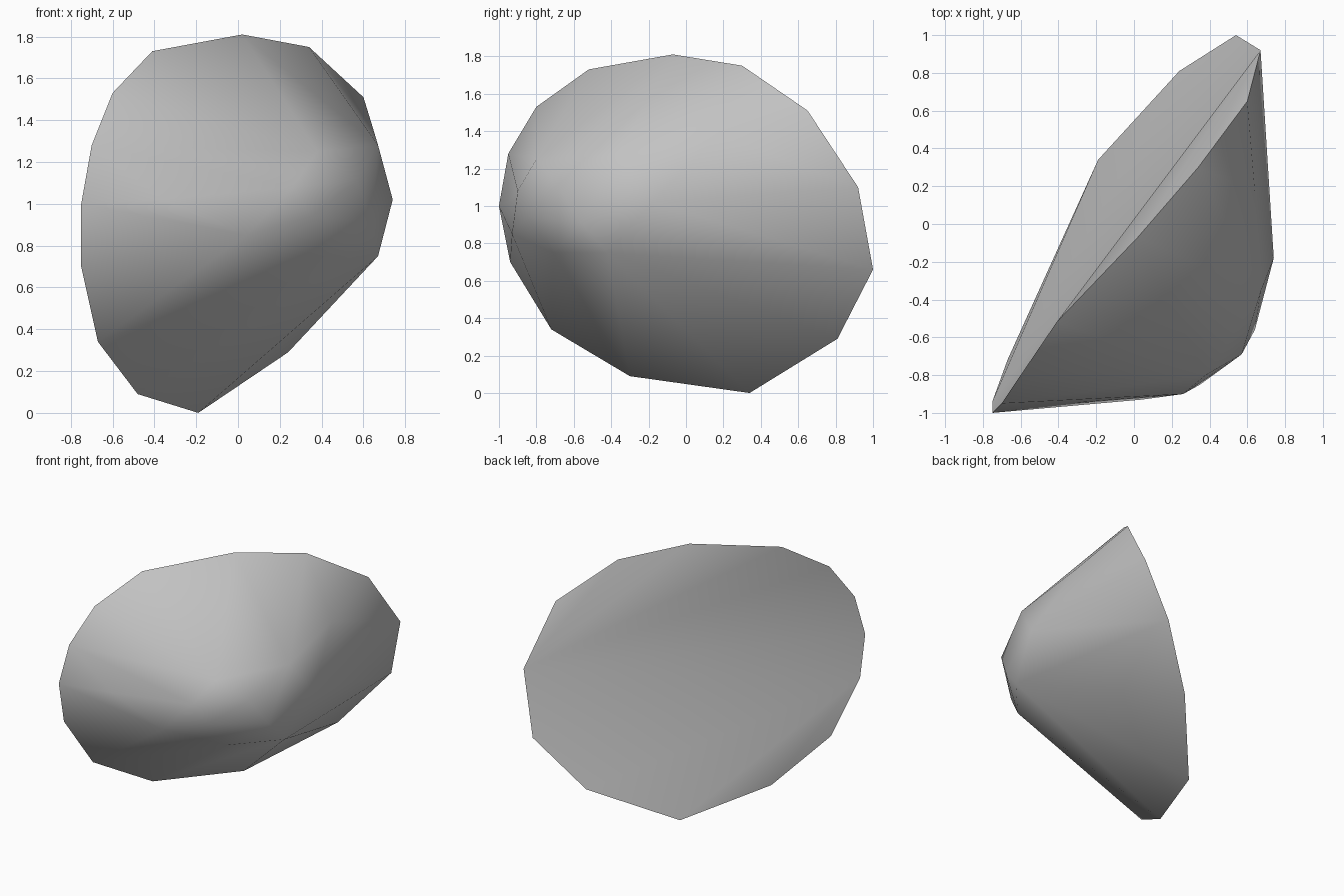
import bpy, bmesh, math
from mathutils import Vector

if "Cube" in bpy.data.objects:
    bpy.data.objects.remove(bpy.data.objects["Cube"])

# Oval rim of the broad back face, running around from the left end
rim = [(-.75, -1, 1), (-.75, -.94, .70), (-.67, -.72, .34), (-.48, -.30, .09),
       (-.19, .34, 0), (.24, .81, .29), (.54, 1, .66), (.67, .92, 1.10),
       (.60, .65, 1.51), (.34, .30, 1.75), (.02, -.07, 1.81),
       (-.41, -.52, 1.73), (-.60, -.80, 1.53), (-.70, -.95, 1.28)]
# Corners of the bulging front
bulge = [(.38, -.80, 1.25), (.57, -.69, 1.11), (.64, -.56, .91), (.67, -.42, .75),
         (.74, -.18, 1.02), (.26, -.90, 1.08), (.35, -.85, .94), (.41, -.71, .75),
         (.67, -.36, 1.28), (.64, .17, 1.38), (.04, -.93, .85), (-.36, -.95, 1.02)]


def puffed(p):
    """Swell a point along the bulge axis so shallow dents keep their corners."""
    u, w = .6 * p[0] + .8 * p[1], p[2] - .9
    return Vector(p) + Vector((.8, -.6, 0)) * .25 * (1 - u * u / 1.44 - w * w / .81)


# Skin the swollen corners, then settle them back to their true places
bm = bmesh.new()
true_place = {bm.verts.new(puffed(p)): p for p in rim + bulge}
rv = list(true_place)[:len(rim)]
bmesh.ops.convex_hull(bm, input=bm.verts[:])
bm.normal_update()
rim_set = set(rv)
back = [f for f in bm.faces if all(v in rim_set for v in f.verts)
        and f.normal.y - f.normal.x > .5]
bmesh.ops.delete(bm, geom=back, context='FACES_ONLY')
for v, p in true_place.items():
    v.co = p

# Back: two fans of facets meeting in a shallow crease
def fan(tip, ring):
    for a, b in zip(ring, ring[1:]):
        bm.faces.new((tip, a, b))


fan(rv[1], rv[2:8])
fan(rv[7], rv[8:] + rv[:2])
bmesh.ops.delete(bm, geom=[e for e in bm.edges if not e.link_faces], context='EDGES')
bmesh.ops.delete(bm, geom=[v for v in bm.verts if not v.link_faces], context='VERTS')
bmesh.ops.recalc_face_normals(bm, faces=bm.faces[:])

me = bpy.data.meshes.new("rock")
bm.to_mesh(me)
bm.free()
rock = bpy.data.objects.new("rock", me)
bpy.context.collection.objects.link(rock)

grey = bpy.data.materials.new("stone grey")
grey.diffuse_color = (.54, .54, .54, 1)
grey.use_nodes = True
grey.node_tree.nodes["Principled BSDF"].inputs["Base Color"].default_value = grey.diffuse_color
me.materials.append(grey)

# Smooth dome, sharp rim
bpy.context.view_layer.objects.active = rock
rock.select_set(True)
bpy.ops.object.shade_smooth_by_angle(angle=math.radians(32))
